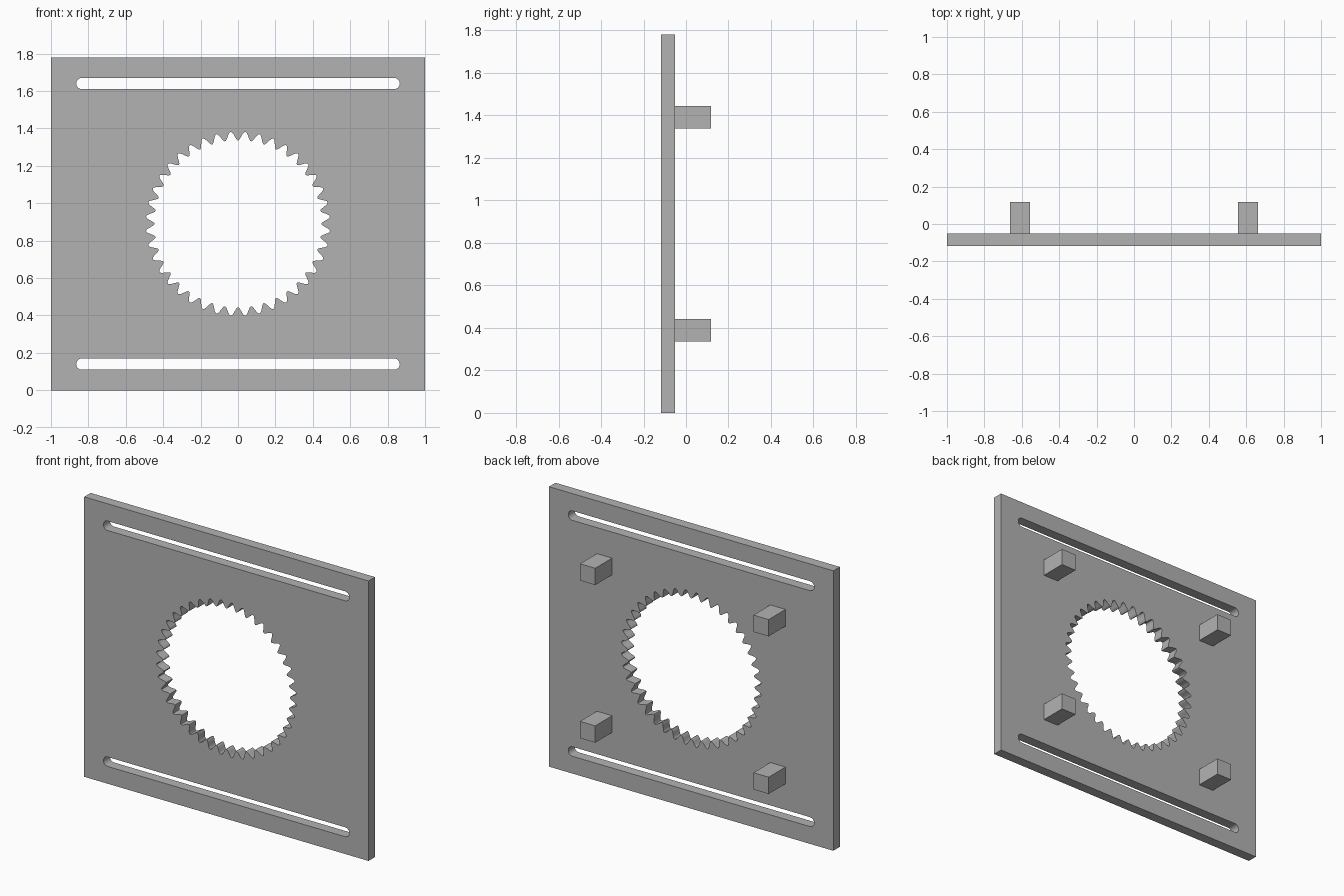
import bpy, bmesh
from math import sin, cos, pi, radians

cube = bpy.data.objects.get("Cube")
if cube:
    bpy.data.objects.remove(cube, do_unlink=True)

W, H = 2.0, 1.78              # plate size
FRONT, BACK, PEG_END = -0.117, -0.052, 0.117
MID = H / 2
TEETH, STEPS = 40, 12

grey = bpy.data.materials.new("plain_grey")
grey.use_nodes = True
colour = (0.45, 0.45, 0.45, 1)
grey.diffuse_color = colour
grey.node_tree.nodes["Principled BSDF"].inputs["Base Color"].default_value = colour


def slot(z, half=0.865, r=0.03, n=12):
    """Outline of a horizontal slot with round ends."""
    points = []
    for side, start in ((1, -pi / 2), (-1, pi / 2)):
        for i in range(n + 1):
            a = start + pi * i / n
            points.append((side * (half - r) + r * cos(a), z + r * sin(a)))
    return points


def gear_hole(r_in=0.446, r_out=0.493):
    """Outline of the toothed opening, with wavy rounded teeth."""
    points = []
    for i in range(TEETH * STEPS):
        a = 2 * pi * i / (TEETH * STEPS)
        wave = (1 - cos(TEETH * a)) / 2
        r = r_in + (r_out - r_in) * wave
        points.append((r * cos(a), MID + r * sin(a)))
    return points


# Plate: filled outline with the slots and toothed opening cut through
border = [(-W / 2, 0), (W / 2, 0), (W / 2, H), (-W / 2, H)]
curve = bpy.data.curves.new("plate", 'CURVE')
curve.dimensions = '2D'
curve.fill_mode = 'BOTH'
curve.extrude = (BACK - FRONT) / 2
for outline in (border, slot(0.14), slot(H - 0.14), gear_hole()):
    spline = curve.splines.new('POLY')
    spline.points.add(len(outline) - 1)
    for point, (x, y) in zip(spline.points, outline):
        point.co = (x, y, 0, 1)
    spline.use_cyclic_u = True
plate = bpy.data.objects.new("plate", curve)
bpy.context.collection.objects.link(plate)
plate.rotation_euler.x = pi / 2
plate.location.y = (FRONT + BACK) / 2
bpy.ops.object.select_all(action='DESELECT')
plate.select_set(True)
bpy.context.view_layer.objects.active = plate
bpy.ops.object.convert(target='MESH')
plate = bpy.context.view_layer.objects.active

# Weld the caps to the walls
bm = bmesh.new()
bm.from_mesh(plate.data)
bmesh.ops.remove_doubles(bm, verts=bm.verts, dist=0.0001)
bmesh.ops.recalc_face_normals(bm, faces=bm.faces)
bm.to_mesh(plate.data)
bm.free()
plate.data.materials.clear()
plate.data.materials.append(grey)
bpy.ops.object.shade_smooth_by_angle(angle=radians(30))

# Four square pegs on the back
for side, sx in (("left", 1), ("right", -1)):
    for level, sz in (("upper", 1), ("lower", -1)):
        bpy.ops.mesh.primitive_cube_add(
            size=1, location=(sx * 0.61, (BACK + PEG_END) / 2, MID + sz * 0.501))
        peg = bpy.context.object
        peg.name = f"{level}_{side}_peg"
        peg.scale = (0.107, PEG_END - BACK, 0.107)
        peg.data.materials.append(grey)
